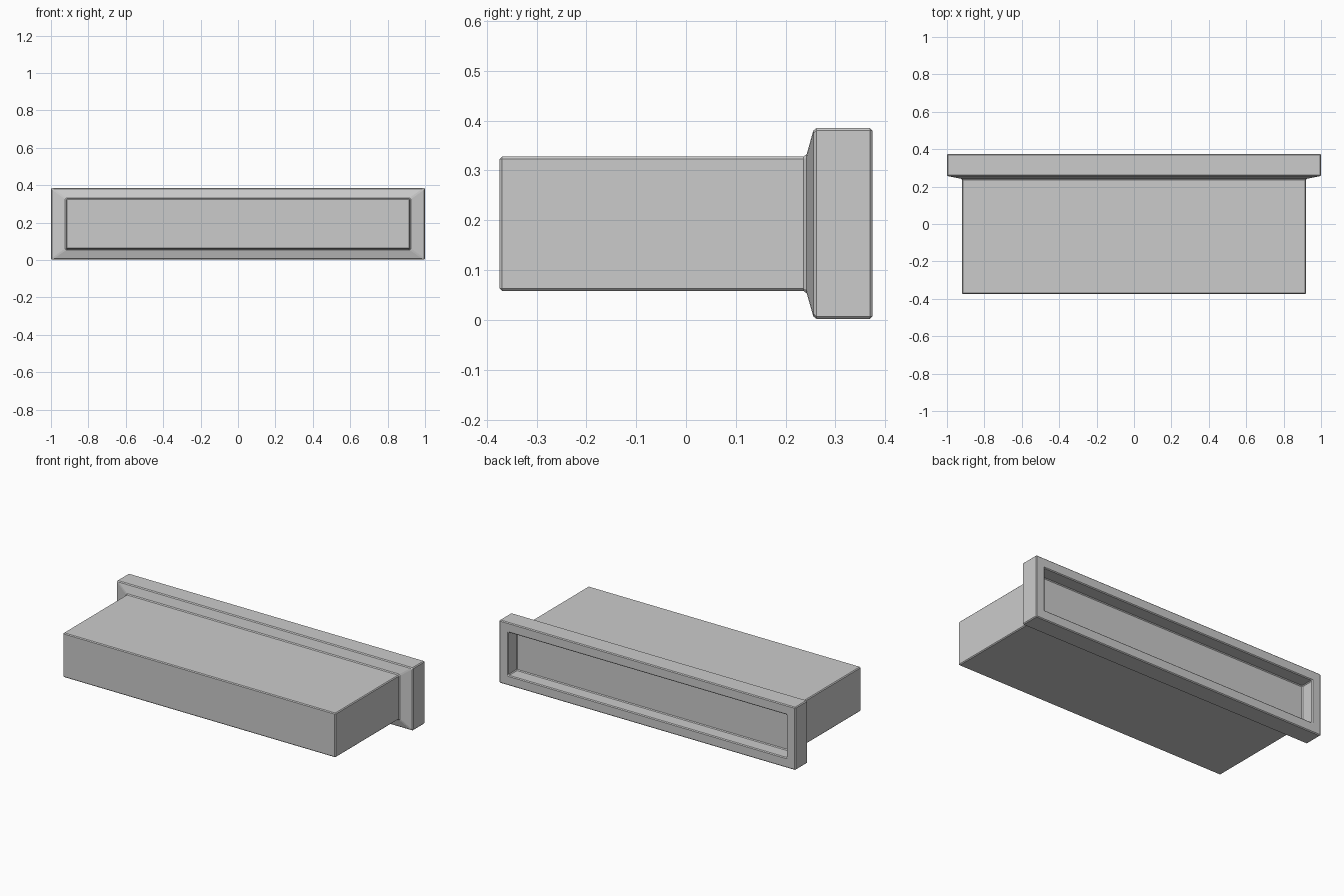
import bpy, bmesh

if "Cube" in bpy.data.objects:
    bpy.data.objects.remove(bpy.data.objects["Cube"])

# Rectangular sections: (y, half width, bottom z, top z), from the front end,
# over the flared flange and back into the recess
SECTIONS = [
    (-0.374, 0.92, 0.058, 0.328),   # body front
    (0.241, 0.92, 0.058, 0.328),    # body meets flange
    (0.257, 1.00, 0.002, 0.385),    # end of flare
    (0.374, 1.00, 0.002, 0.385),    # flange back face
    (0.374, 0.94, 0.063, 0.325),    # recess opening
    (0.289, 0.94, 0.063, 0.325),    # recess floor
]


def loft_rectangles(name, sections):
    bm = bmesh.new()
    rings = [[bm.verts.new(p) for p in
              ((-w, y, lo), (w, y, lo), (w, y, hi), (-w, y, hi))]
             for y, w, lo, hi in sections]
    for a, b in zip(rings, rings[1:]):
        for i in range(4):
            j = (i + 1) % 4
            bm.faces.new((a[i], a[j], b[j], b[i]))
    bm.faces.new(rings[0])
    bm.faces.new(rings[-1])
    bmesh.ops.recalc_face_normals(bm, faces=bm.faces)
    mesh = bpy.data.meshes.new(name)
    bm.to_mesh(mesh)
    bm.free()
    obj = bpy.data.objects.new(name, mesh)
    bpy.context.collection.objects.link(obj)
    return obj


# Housing with a flared flange and shallow rear recess
housing = loft_rectangles("flanged_housing", SECTIONS)

# Small chamfer along every edge
bevel = housing.modifiers.new("edge_chamfer", 'BEVEL')
bevel.width = 0.005
bevel.segments = 1
bevel.limit_method = 'ANGLE'
bevel.angle_limit = 0.17
